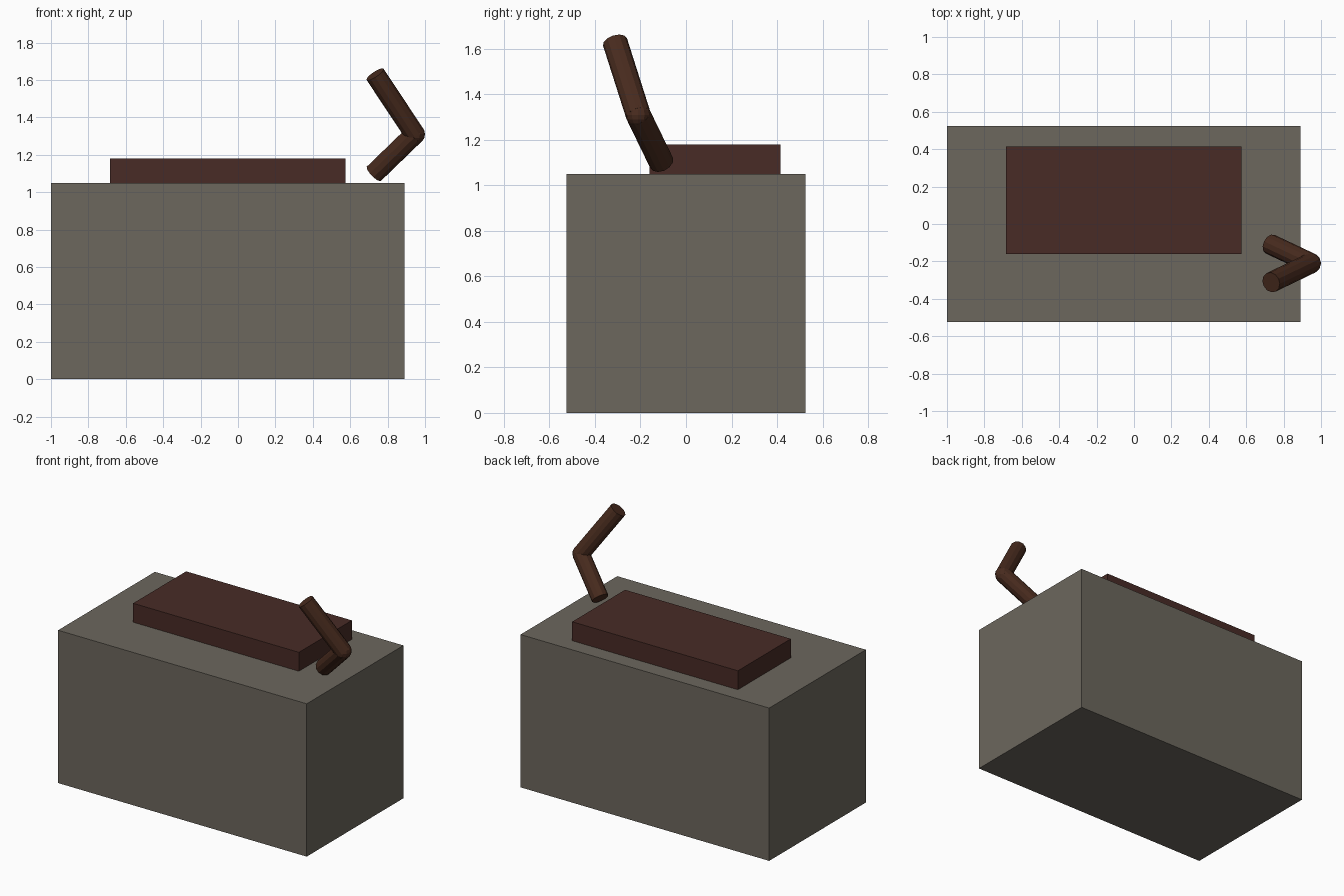
import bpy
from mathutils import Vector

if "Cube" in bpy.data.objects:
    bpy.data.objects.remove(bpy.data.objects["Cube"])


def material(name, rgb):
    m = bpy.data.materials.new(name)
    m.diffuse_color = (*rgb, 1)
    m.use_nodes = True
    m.node_tree.nodes["Principled BSDF"].inputs["Base Color"].default_value = m.diffuse_color
    return m


STONE = material("stone", (0.15, 0.135, 0.11))
LEATHER = material("red_brown", (0.065, 0.024, 0.019))
WOOD = material("dark_wood", (0.065, 0.024, 0.013))


def finish(name, mat):
    ob = bpy.context.object
    ob.name = name
    ob.data.materials.append(mat)
    return ob


def box(name, lo, hi, mat):
    lo, hi = Vector(lo), Vector(hi)
    bpy.ops.mesh.primitive_cube_add(size=1, location=(lo + hi) / 2)
    ob = finish(name, mat)
    ob.scale = hi - lo


def rod(name, a, b, r, mat):
    a, b = Vector(a), Vector(b)
    d = b - a
    bpy.ops.mesh.primitive_cylinder_add(
        vertices=12, radius=r, depth=d.length, location=(a + b) / 2,
        rotation=d.to_track_quat('Z', 'Y').to_euler())
    finish(name, mat)


# Block and the slab lying on it
box("base_block", (-1, -0.525, 0), (0.89, 0.525, 1.05), STONE)
box("top_slab", (-0.685, -0.16, 1.05), (0.575, 0.415, 1.18), LEATHER)

# Bent handle: two rods meeting at a ball joint
R = 0.055
elbow = (0.945, -0.21, 1.31)
rod("handle_lower", (0.728, -0.108, 1.10), elbow, R, WOOD)
rod("handle_upper", elbow, (0.733, -0.312, 1.63), R, WOOD)
bpy.ops.mesh.primitive_uv_sphere_add(segments=12, ring_count=8, radius=R, location=elbow)
finish("handle_joint", WOOD)
